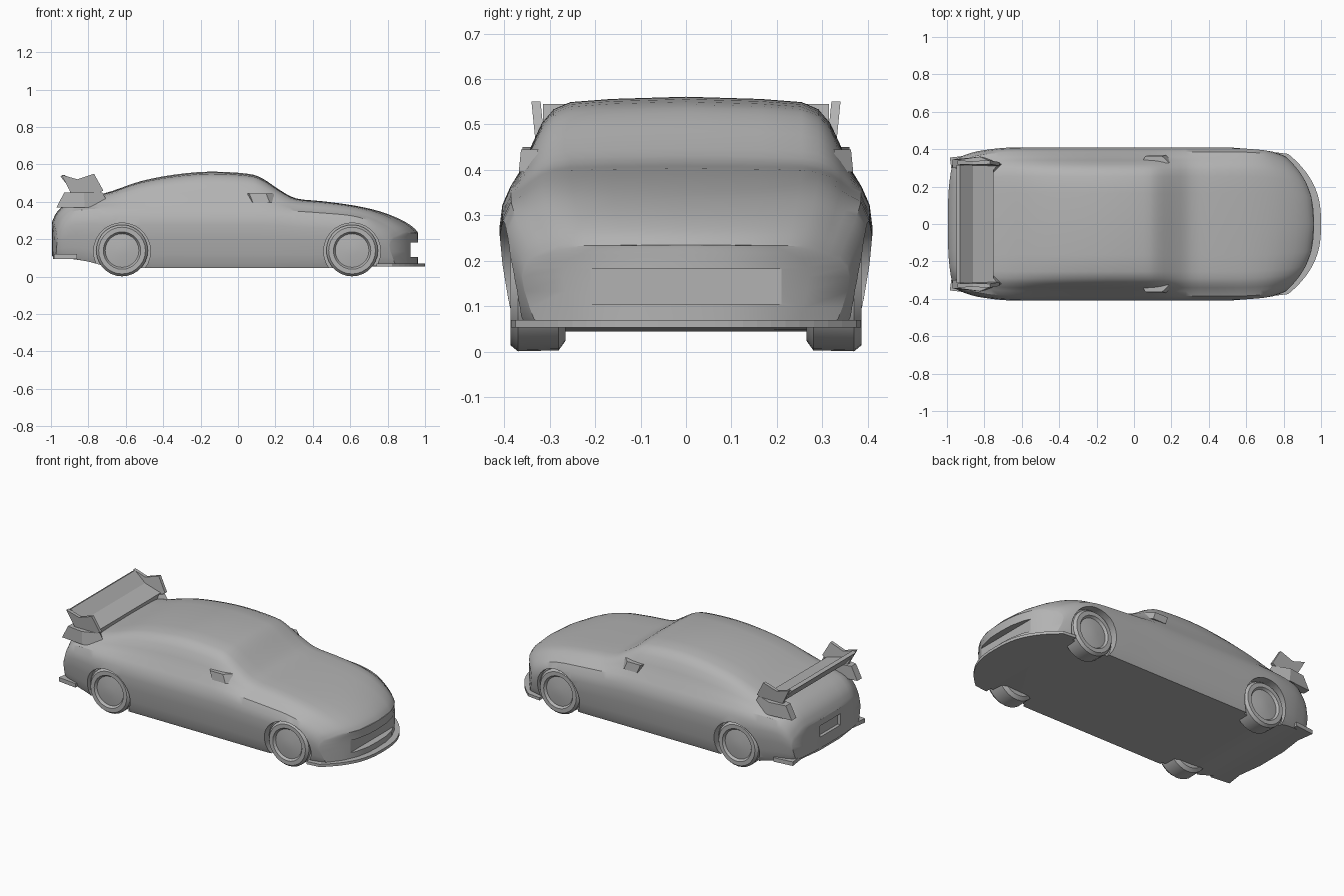
import bpy, bmesh, math
from mathutils import Vector

old = bpy.data.objects.get("Cube")
if old:
    bpy.data.objects.remove(old, do_unlink=True)

paint = bpy.data.materials.new("plain_grey")
paint.use_nodes = True
grey = (0.45, 0.45, 0.45, 1)
paint.diffuse_color = grey
paint.node_tree.nodes["Principled BSDF"].inputs["Base Color"].default_value = grey


def finish(name, bm, smooth=True):
    """Turn a bmesh into a finished object."""
    bmesh.ops.remove_doubles(bm, verts=bm.verts, dist=0.0003)
    bmesh.ops.recalc_face_normals(bm, faces=bm.faces)
    mesh = bpy.data.meshes.new(name)
    bm.to_mesh(mesh)
    bm.free()
    mesh.materials.append(paint)
    ob = bpy.data.objects.new(name, mesh)
    bpy.context.collection.objects.link(ob)
    if smooth:
        shade(ob)
    return ob


def shade(ob):
    bpy.ops.object.select_all(action='DESELECT')
    ob.select_set(True)
    bpy.context.view_layer.objects.active = ob
    bpy.ops.object.shade_smooth_by_angle(angle=math.radians(32))


def prism(name, lower, upper, smooth=False):
    """Solid between two matching outlines."""
    bm = bmesh.new()
    a = [bm.verts.new(p) for p in lower]
    b = [bm.verts.new(p) for p in upper]
    bm.faces.new(a)
    bm.faces.new(b)
    for i in range(len(a)):
        j = (i + 1) % len(a)
        bm.faces.new((a[i], a[j], b[j], b[i]))
    return finish(name, bm, smooth)


def box(name, x0, x1, y0, y1, z0, z1):
    base = [(x0, y0), (x1, y0), (x1, y1), (x0, y1)]
    return prism(name, [(x, y, z0) for x, y in base], [(x, y, z1) for x, y in base])


def lathe(name, profile, x, z, side, sides=28):
    """Disc turned round the y axis; the profile gives (y, radius)."""
    bm = bmesh.new()
    rings = [[bm.verts.new((x + r * math.cos(k * math.tau / sides), side * y,
                            z + r * math.sin(k * math.tau / sides)))
              for k in range(sides)] for y, r in profile]
    for a, b in zip(rings, rings[1:]):
        for k in range(sides):
            j = (k + 1) % sides
            bm.faces.new((a[k], a[j], b[j], b[k]))
    bm.faces.new(rings[0])
    bm.faces.new(rings[-1])
    return finish(name, bm)


def cut(ob, cutter):
    mod = ob.modifiers.new("cut", 'BOOLEAN')
    mod.operation = 'DIFFERENCE'
    mod.solver = 'EXACT'
    mod.object = cutter
    bpy.ops.object.select_all(action='DESELECT')
    bpy.context.view_layer.objects.active = ob
    ob.select_set(True)
    bpy.ops.object.modifier_apply(modifier=mod.name)
    bpy.data.objects.remove(cutter, do_unlink=True)


# Body stations: x, half width, top z, shoulder z, bottom z
stations = [Vector(s) for s in (
    (-.995, .335, .29, .24, .11), (-.965, .355, .35, .30, .10),
    (-.90, .375, .40, .345, .095), (-.80, .395, .425, .36, .08),
    (-.68, .408, .455, .365, .05), (-.52, .41, .51, .365, .045),
    (-.34, .41, .545, .365, .045), (-.15, .41, .561, .365, .045),
    (.05, .41, .55, .365, .045), (.13, .41, .525, .365, .045),
    (.22, .41, .465, .36, .045), (.31, .41, .418, .35, .045),
    (.45, .41, .403, .34, .045), (.62, .408, .38, .325, .05),
    (.76, .40, .348, .30, .055), (.87, .385, .305, .265, .06),
    (.935, .37, .265, .235, .06), (.962, .36, .235, .205, .06))]


def spline(p, steps):
    out = []
    for i in range(len(p) - 1):
        a, b, c, d = p[max(i - 1, 0)], p[i], p[i + 1], p[min(i + 2, len(p) - 1)]
        for k in range(steps):
            t = k / steps
            out.append(b + .5 * t * (c - a + t * (2 * a - 5 * b + 4 * c - d
                                                   + t * (3 * (b - c) + d - a))))
    return out + [p[-1]]


lower_side = ((.93, .09), (.955, .25), (.985, .5), (1, .72), (.985, .87), (.94, 1))
upper_side = ((.875, .22), (.83, .45), (.775, .70), (.71, .86), (.62, .94), (.4, .975))
COLS = 8


def warp(x, y, z):
    """Round the nose and the tail in plan."""
    if x > .55:
        x -= .16 * ((x - .55) / .41) ** 1.5 * (abs(y) / .37) ** 2.6
    elif x < -.85:
        x += .03 * (-.85 - x) / .15 * (abs(y) / .34) ** 3
    return (x, y, z)


def half_section(s):
    """Side points of one station from sill to roof."""
    x, w, top, sh, bot = s
    pts = [(.9 * w, bot)]
    pts += [(f * w, bot + (sh - bot) * g) for f, g in lower_side]
    return pts + [(f * w, sh + (top - sh) * g) for f, g in upper_side]


bm = bmesh.new()
smooth_stations = spline(stations, 3)
rings = []
for s in smooth_stations:
    half = half_section(s)
    floor = [(half[0][0] * (2 * k / COLS - 1), s[4]) for k in range(1, COLS)]
    ring = floor + half + [(0, s[2])] + [(-y, z) for y, z in reversed(half)]
    rings.append([bm.verts.new(warp(s[0], y, z)) for y, z in ring])
for a, b in zip(rings, rings[1:]):
    for k in range(len(a)):
        j = (k + 1) % len(a)
        bm.faces.new((a[k], a[j], b[j], b[k]))
# Closed nose and tail
for s in (smooth_stations[0], smooth_stations[-1]):
    rows = [[bm.verts.new(warp(s[0], y * (2 * k / COLS - 1), z)) for k in range(COLS + 1)]
            for y, z in half_section(s) + [(0, s[2])]]
    for a, b in zip(rows, rows[1:]):
        for k in range(COLS):
            bm.faces.new((a[k], a[k + 1], b[k + 1], b[k]))
body = finish("car_body", bm, False)

# Grille mouth, plate recess and wheel arches
cut(body, box("grille_cutter", .92, 1.1, -.21, .21, .105, .182))
cut(body, box("plate_cutter", -1.1, -.975, -.1, .1, .18, .25))
WHEELS = [(x, side) for x in (-.62, .61) for side in (-1, 1)]
for x, side in WHEELS:
    cut(body, lathe("arch_cutter", [(.35, .152), (.5, .152)], x, .135, side))
shade(body)

# Wheels with a dished face
wheel_profile = [(.265, .115), (.28, .136), (.37, .138), (.386, .125),
                 (.386, .10), (.372, .09), (.38, .03)]
for x, side in WHEELS:
    end = "front" if x > 0 else "rear"
    hand = "left" if side > 0 else "right"
    lathe(f"{end}_wheel_{hand}", wheel_profile, x, .139, side)

# Chin splitter following the rounded nose
edge = []
for k in range(25):
    y = .375 * (k / 12 - 1)
    edge.append((1 - .17 * (abs(y) / .37) ** 2.6, y))
edge += [(.74, .385), (.74, -.385)]
prism("front_splitter", [(x, y, .053) for x, y in edge], [(x, y, .07) for x, y in edge])

# Rear bumper lip with pointed corners
lip = [(-.985, -.355), (-.97, -.25), (-.99, -.1), (-.99, .1), (-.97, .25),
       (-.985, .355), (-.86, .37), (-.86, -.37)]
prism("rear_lip", [(x, y, .095) for x, y in lip], [(x, y, .12) for x, y in lip])

# Rear wing blade
blade = [(-.95, .535), (-.93, .545), (-.86, .485), (-.75, .455), (-.75, .42), (-.88, .45)]
prism("wing_blade", [(x, -.315, z) for x, z in blade], [(x, .315, z) for x, z in blade])

# Wing end plates, feet and door mirrors on both sides
plate = [(-.945, .545), (-.86, .52), (-.77, .55), (-.72, .46), (-.88, .37), (-.9, .46)]
for side, hand in ((-1, "right"), (1, "left")):
    prism(f"wing_end_plate_{hand}",
          [(x, side * (.305 + .1 * (z - .4)), z) for x, z in plate],
          [(x, side * (.325 + .1 * (z - .4)), z) for x, z in plate])
    foot = [(-.97, .30), (-.97, .345), (-.82, .36), (-.68, .32), (-.74, .27)]
    prism(f"wing_foot_{hand}",
          [(x, side * y, .37) for x, y in foot],
          [(x * .7 - .25, side * y, .45) for x, y in foot])
    mirror = [(.06, .33), (.08, .368), (.17, .368), (.21, .33)]
    prism(f"door_mirror_{hand}",
          [(x, side * y, .395) for x, y in mirror],
          [(x - .02, side * (y - .005), .445) for x, y in mirror])
